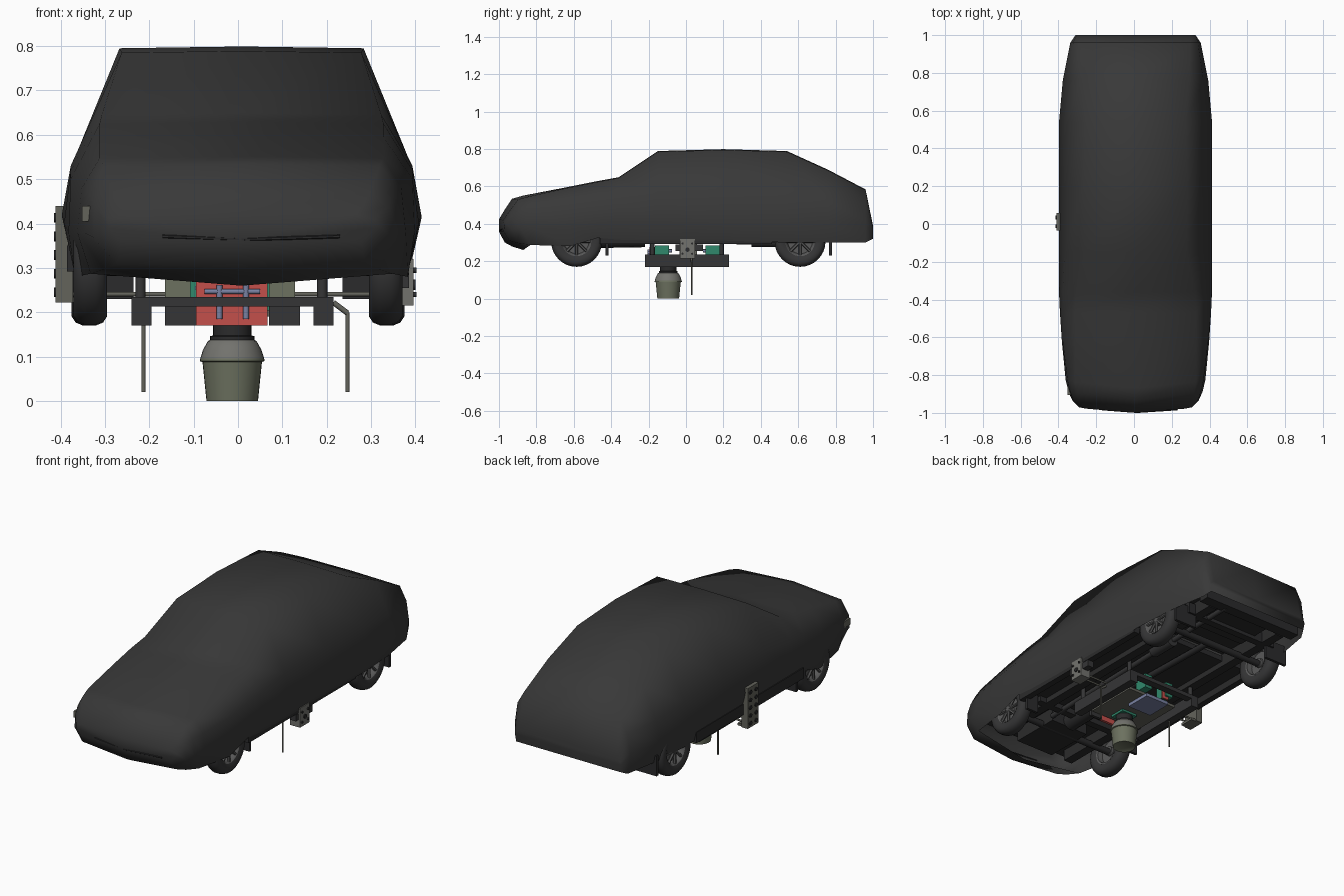
import bpy, bmesh, math
from mathutils import Vector

if "Cube" in bpy.data.objects:
    bpy.data.objects.remove(bpy.data.objects["Cube"], do_unlink=True)


def material(name, r, g, b):
    m = bpy.data.materials.new(name)
    m.use_nodes = True
    m.diffuse_color = (r, g, b, 1)
    m.node_tree.nodes["Principled BSDF"].inputs["Base Color"].default_value = (r, g, b, 1)
    return m


COVER = material("cover charcoal", .04, .04, .04)
DARK = material("underbody black", .024, .024, .025)
FRAME = material("frame and tyre grey", .036, .036, .037)
RIM = material("wheel grey", .1, .1, .1)
GREY = material("light metal grey", .17, .17, .155)
OLIVE = material("box olive grey", .125, .125, .105)
POT = material("bucket olive", .15, .165, .115)
RED = material("bracket red", .55, .08, .07)
GREEN = material("mount green", .03, .25, .15)
BLUE = material("steel blue", .19, .22, .36)


def finish(name, bm, mat, smooth=None):
    bmesh.ops.recalc_face_normals(bm, faces=bm.faces)
    me = bpy.data.meshes.new(name)
    bm.to_mesh(me)
    bm.free()
    me.materials.append(mat)
    ob = bpy.data.objects.new(name, me)
    bpy.context.collection.objects.link(ob)
    if smooth:
        bpy.ops.object.select_all(action='DESELECT')
        ob.select_set(True)
        bpy.context.view_layer.objects.active = ob
        bpy.ops.object.shade_smooth_by_angle(angle=math.radians(smooth))


def box(name, x, y, z, mat):
    """Box from its (low, high) range on each axis."""
    bm = bmesh.new()
    bmesh.ops.create_cube(bm, size=1)
    for v in bm.verts:
        v.co = [r[0] if c < 0 else r[1] for c, r in zip(v.co, (x, y, z))]
    finish(name, bm, mat)


def rod(name, a, b, radius, mat, sides=10):
    a, b = Vector(a), Vector(b)
    bm = bmesh.new()
    bmesh.ops.create_cone(bm, cap_ends=True, segments=sides, radius1=radius,
                          radius2=radius, depth=(b - a).length)
    bm.transform((b - a).to_track_quat('Z', 'Y').to_matrix().to_4x4())
    bmesh.ops.translate(bm, vec=(a + b) / 2, verts=bm.verts)
    finish(name, bm, mat, 40)


def lathe(name, profile, axis, centre, mat, sides=32):
    """Spin (radius, height) points about the x or z axis."""
    bm = bmesh.new()
    vs = [bm.verts.new((r, 0, h)) for r, h in profile]
    es = [bm.edges.new(p) for p in zip(vs, vs[1:])]
    bmesh.ops.spin(bm, geom=vs + es, axis=(0, 0, 1), cent=(0, 0, 0),
                   angle=math.tau, steps=sides, use_duplicate=False)
    bmesh.ops.remove_doubles(bm, verts=bm.verts, dist=.0005)
    for v in bm.verts:
        if axis == 'x':
            v.co = (v.co.z, v.co.y, -v.co.x)
        v.co += Vector(centre)
    finish(name, bm, mat, 40)


# Cloth cover: y, then (x, z) of hem, belt, shoulder and roof edge
SECTIONS = [
    (-1, .27, .36, .30, .39, .30, .41, .26, .42),
    (-.97, .28, .31, .335, .37, .33, .44, .29, .47),
    (-.93, .31, .297, .355, .38, .345, .47, .31, .53),
    (-.87, .34, .287, .37, .38, .36, .48, .32, .547),
    (-.62, .375, .28, .39, .38, .385, .5, .32, .595),
    (-.47, .38, .325, .40, .40, .385, .52, .32, .625),
    (-.36, .38, .315, .405, .42, .385, .53, .315, .645),
    (-.15, .38, .31, .405, .42, .375, .55, .27, .785),
    (.2, .38, .31, .405, .41, .375, .55, .275, .795),
    (.54, .38, .30, .405, .41, .375, .54, .265, .785),
    (.76, .365, .30, .385, .41, .36, .52, .285, .685),
    (.96, .33, .30, .345, .41, .33, .51, .29, .58),
    (1, .31, .32, .318, .36, .31, .37, .29, .385)]
bm = bmesh.new()
rows = []
for y, *p in SECTIONS:
    half = list(zip(p[::2], p[1::2]))
    ring = [(-x, z) for x, z in half] + [(0, half[-1][1] + .004)] + half[::-1]
    bend = .33 if y < -.8 else 0
    rows.append([bm.verts.new((x + .008, y + bend * x * x, z)) for x, z in ring])
for a, b in zip(rows, rows[1:]):
    for i in range(len(a) - 1):
        bm.faces.new((a[i], a[i + 1], b[i + 1], b[i]))
bm.faces.new(rows[-1])
# Nose and the sagging chin beneath it
chin = [bm.verts.new((.008, s[0], s[2] - .009 * i)) for i, s in enumerate(SECTIONS[:4])]
bm.faces.new(rows[0][:5] + [chin[0]])
bm.faces.new(rows[0][4:] + [chin[0]])
for i in range(3):
    bm.faces.new((rows[i][0], chin[i], chin[i + 1], rows[i + 1][0]))
    bm.faces.new((rows[i][-1], chin[i], chin[i + 1], rows[i + 1][-1]))
finish("cloth_cover", bm, COVER, 70)

# Crease across the nose, gap at the right corner
for x in (-.17, .23):
    rod("nose_crease", (x, -.983, .371), (.015, -.997, .364), .004, DARK, 6)
box("corner_gap", (-.352, -.33), (-.905, -.85), (.405, .44), OLIVE)

# Floor pan and chassis under the cover
box("floor_pan", (-.35, .36), (-.45, .47), (.33, .36), DARK)
box("front_floor", (-.28, .29), (-.85, -.45), (.36, .38), DARK)
box("rear_floor", (-.28, .29), (.47, .95), (.37, .39), DARK)
box("rear_valance", (-.3, .31), (.9, .96), (.305, .38), DARK)
box("tank", (-.15, .2), (.68, .88), (.32, .38), DARK)
box("engine_sump", (-.1, .13), (-.78, -.5), (.285, .37), DARK)
rod("gearbox", (.01, -.5, .315), (.01, -.22, .32), .045, DARK, 16)
rod("drive_shaft", (.01, -.25, .32), (.01, .6, .3), .017, DARK)
rod("exhaust_pipe", (.13, -.5, .31), (.16, .93, .315), .014, FRAME)
rod("exhaust_muffler", (.16, .35, .31), (.16, .5, .31), .035, FRAME, 16)
for y in (-.585, .61):
    rod("axle", (-.33, y, .3), (.33, y, .3), .018, DARK)
    box("cross_member", (-.28, .29), (y + .14, y + .18), (.3, .36), DARK)
for s, side in ((1, "left"), (-1, "right")):
    box(side + "_sill", sorted((s * .35, s * .385)), (-.46, .46), (.292, .35), DARK)
    box(side + "_chassis_rail", sorted((s * .2, s * .25)), (-.8, .9), (.3, .37), DARK)
    # Wheels: tyre, rim dish, hub and spokes
    for y, end, flap in ((-.585, "front", .3), (.61, "rear", .235)):
        name = side + "_" + end
        c = Vector((s * (.333 if end == "front" else .337), y, .306))
        lathe(name + "_tyre", [(.078, -.03), (.095, -.037), (.115, -.038), (.129, -.029),
                               (.136, -.012), (.136, .012), (.129, .029), (.115, .038),
                               (.095, .037), (.078, .03), (.078, -.03)], 'x', c, FRAME)
        lathe(name + "_rim", [(0, 0), (.066, 0), (.073, s * .026), (.079, s * .031),
                              (.079, -s * .031), (.07, -s * .028), (.066, 0)], 'x', c, RIM)
        hub = c + Vector((s * .022, 0, 0))
        rod(name + "_hub", c - Vector((s * .015, 0, 0)), hub, .025, RIM, 16)
        for i in range(8):
            a = math.tau * i / 8
            tip = hub + Vector((0, math.cos(a), math.sin(a))) * .074
            rod(name + "_spoke", hub, tip, .008, RIM, 6)
        box(name + "_mud_flap", sorted((s * flap, s * .37)), (y + .155, y + .17),
            (.23, .34), DARK)

# Hanging carrier frame
for x in (-.24, .17):
    box("frame_side_rail", (x, x + .045), (-.22, .23), (.17, .235), FRAME)
for y in (-.22, .19):
    box("frame_cross_bar", (-.24, .215), (y, y + .04), (.213, .235), FRAME)
for x in (-.22, .19):
    for y in (-.18, .19):
        rod("frame_hanger", (x, y, .23), (x, y, .34), .012, FRAME)
box("carrier_plate", (-.165, .14), (-.17, .13), (.19, .205), OLIVE)
for x in ((-.165, -.095), (.07, .14)):
    box("front_plate_dark", x, (-.19, -.175), (.17, .213), FRAME)
    box("front_plate_olive", (x[0], x[1] - .012), (-.18, -.165), (.235, .275), POT)

# Red bracket, blue clamps, green mounts
box("red_bracket", (-.095, .067), (-.195, -.18), (.17, .275), RED)
rod("clamp_bar", (-.075, -.2, .247), (.05, -.2, .247), .006, BLUE)
for x in (-.042, .018):
    rod("clamp_post", (x, -.2, .185), (x, -.2, .262), .007, BLUE)
box("blue_block", (-.1, .045), (.01, .155), (.172, .19), BLUE)
box("red_tab", (-.09, -.05), (.16, .17), (.19, .27), RED)
box("green_collar", (-.06, .035), (-.14, -.05), (.178, .19), GREEN)
for y in (-.165, .105):
    for x in (-.11, .03):
        box("green_mount", (x, x + .045), (y, y + .075), (.205, .285), GREEN)
        rod("mount_pin", (x + .022, y - .015, .255), (x + .022, y + .09, .255), .009, BLUE)

# Bucket with domed top and neck
C = (-.013, -.095, 0)
lathe("bucket", [(0, .003), (.05, .003), (.054, 0), (.058, 0), (.067, .088), (.073, .09),
                 (.072, .096)], 'z', C, POT)
lathe("bucket_dome", [(.072, .096), (.066, .115), (.055, .135), (.045, .14)], 'z', C, GREY)
lathe("bucket_neck", [(.05, .136), (.05, .146), (.043, .148), (.043, .18)], 'z', C, DARK)

# Side boxes with round ports, carried on thin slide bars
for y in (-.01, .03):
    rod("slide_bar", (-.39, y, .241), (.39, y, .241), .005, OLIVE)
box("right_side_box", (-.411, -.372), (-.035, .058), (.222, .44), OLIVE)
box("right_box_foot", (-.38, -.345), (-.03, .05), (.222, .235), OLIVE)
for z in range(5):
    for y in (-.012, .035):
        h = .245 + z * .042
        rod("right_box_port", (-.415, y, h), (-.408, y, h), .011, DARK)
box("left_side_box", (.335, .395), (-.033, .047), (.215, .32), GREY)
box("left_box_foot", (.35, .385), (-.055, .09), (.255, .29), FRAME)
rod("left_box_port", (.394, .008, .262), (.4, .008, .262), .012, DARK)
for z in (.24, .295):
    for y in (-.018, .033):
        rod("left_box_bolt", (.39, y, z), (.402, y, z), .006, DARK)

# Thin feeler rods
rod("right_feeler", (-.213, .03, .02), (-.213, .03, .2), .0045, OLIVE)
rod("left_feeler", (.247, .03, .02), (.247, .03, .2), .0045, OLIVE)
rod("left_feeler_arm", (.247, .03, .198), (.215, .03, .222), .006, OLIVE)
